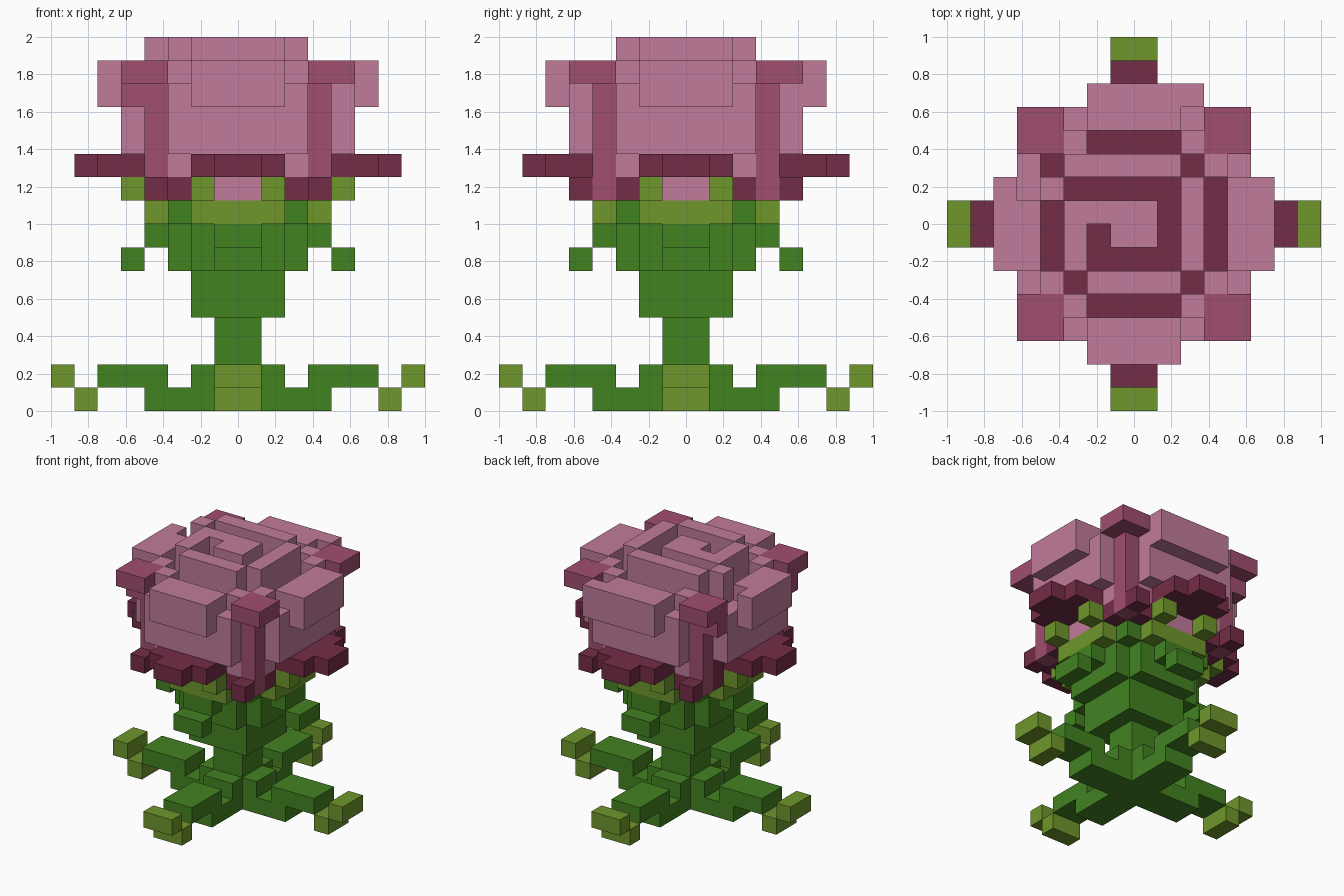
import bpy, bmesh
from mathutils import Vector

if "Cube" in bpy.data.objects:
    bpy.data.objects.remove(bpy.data.objects["Cube"])

UNIT = 0.125   # edge of one block
blocks = {}    # block position -> part name


def material(name, rgb):
    linear = [(c / 255 / 12.92) if c < 11 else ((c / 255 + 0.055) / 1.055) ** 2.4 for c in rgb]
    m = bpy.data.materials.new(name)
    m.use_nodes = True
    m.diffuse_color = (*linear, 1)
    bsdf = m.node_tree.nodes["Principled BSDF"]
    bsdf.inputs["Base Color"].default_value = (*linear, 1)
    bsdf.inputs["Roughness"].default_value = 0.9
    return m


pink = material("pink", (193, 123, 155))
rose = material("rose", (161, 78, 111))
maroon = material("maroon", (116, 44, 71))
green = material("leaf green", (66, 130, 33))
lime = material("light green", (111, 150, 43))


def once(x, y):
    return {(x, y)}


def turned(x, y):
    return {(x, y), (-y - 1, x), (-x - 1, -y - 1), (y, -x - 1)}


def mirrored(x, y):
    return {(x, y), (-x - 1, y), (x, -y - 1), (-x - 1, -y - 1)}


def fill(part, xs, ys, zs, copies=once):
    """Fill a box of blocks; part None carves it away."""
    for x in range(*xs):
        for y in range(*ys):
            for cx, cy in copies(x, y):
                for z in range(*zs):
                    if part:
                        blocks[cx, cy, z] = part
                    else:
                        blocks.pop((cx, cy, z), None)


# Stem and stepped cup
fill("stem", (-1, 1), (-1, 1), (0, 4))
fill("cup", (-2, 2), (-2, 2), (4, 6))
fill("cup", (-3, 3), (-2, 2), (6, 8), turned)
fill("cup", (-3, 3), (-3, 3), (8, 9))

# Four ground leaves with light tips
fill("ground_leaves", (1, 4), (-1, 1), (0, 1), turned)
fill("ground_leaves", (1, 2), (-1, 1), (1, 2), turned)
fill("ground_leaves", (3, 6), (-1, 1), (1, 2), turned)
fill("leaf_tips", (6, 7), (-1, 1), (0, 1), turned)
fill("leaf_tips", (7, 8), (-1, 1), (1, 2), turned)

# Drooping sepals and light sepals under the bloom
fill("sepals", (3, 4), (-1, 1), (7, 8), turned)
fill("sepals", (4, 5), (-1, 1), (6, 7), turned)
fill("light_sepals", (3, 4), (-2, 2), (8, 9), turned)
fill("light_sepals", (4, 5), (1, 2), (9, 10), mirrored)
fill("light_sepals", (1, 2), (4, 5), (9, 10), mirrored)

# Bloom heart
fill("bloom", (-4, 4), (-2, 2), (9, 10), turned)
fill("bloom", (-3, 3), (-3, 3), (9, 10))
fill("bloom", (-4, 4), (-3, 3), (10, 15), turned)
fill("bloom", (-3, 3), (-3, 3), (15, 16))
fill("bloom", (-4, -3), (1, 2), (15, 16))

# Outer petals with rolled lips
fill("bloom", (4, 5), (-3, 3), (11, 14), turned)
fill("bloom", (4, 5), (-2, 2), (14, 15), turned)
fill("bloom", (5, 6), (-2, 2), (13, 15), turned)
fill("bloom", (2, 3), (5, 6), (13, 15))
fill(None, (-5, -4), (1, 2), (14, 15))

# Spiral grooves with a dark floor
grooves = [
    ((-2, 2), (3, 4)), ((-4, -3), (2, 3)), ((2, 3), (2, 3)),
    ((-3, 2), (1, 2)), ((-4, -3), (-2, 1)), ((3, 4), (-2, 2)),
    ((1, 2), (-2, 2)), ((-2, 2), (-2, -1)), ((-2, -1), (-2, 0)),
    ((-3, -2), (-3, -2)), ((2, 3), (-3, -2)), ((-2, 2), (-4, -3)),
]
for xs, ys in grooves:
    fill(None, xs, ys, (11, 16))
    fill("groove_floor", xs, ys, (10, 11))

# Dark spreading petals under the bloom
fill("dark_petals", (4, 6), (-2, 2), (10, 11), turned)
fill("dark_petals", (6, 7), (-1, 1), (10, 11), turned)
for xs, ys in (((2, 3), (3, 4)), ((3, 4), (2, 3)), ((3, 4), (4, 5))):
    fill("dark_petals", xs, ys, (9, 10), mirrored)

# Corner petals: a post with an outward curl
fill("corner_petals", (3, 4), (3, 4), (9, 14), mirrored)
fill("corner_petals", (3, 5), (3, 5), (14, 15), mirrored)
fill("corner_petals", (-5, -4), (3, 4), (13, 14))
fill("corner_petals", (-5, -4), (-4, -3), (13, 14))

colours = {
    "stem": green, "cup": green, "ground_leaves": green, "leaf_tips": lime,
    "sepals": green, "light_sepals": lime, "bloom": pink,
    "groove_floor": maroon, "dark_petals": maroon, "corner_petals": rose,
}


def build(part, mat):
    """Mesh the outer faces of a part and merge the flat ones."""
    bm = bmesh.new()
    verts = {}
    for cell, owner in blocks.items():
        if owner != part:
            continue
        for axis in range(3):
            for side in (0, 1):
                other = list(cell)
                other[axis] += 2 * side - 1
                if tuple(other) in blocks:
                    continue
                loop = []
                for a, b in ((0, 0), (1, 0), (1, 1), (0, 1)):
                    p = list(cell)
                    p[axis] += side
                    p[(axis + 1) % 3] += a
                    p[(axis + 2) % 3] += b
                    key = tuple(p)
                    if key not in verts:
                        verts[key] = bm.verts.new(Vector(key) * UNIT)
                    loop.append(verts[key])
                bm.faces.new(loop if side else loop[::-1])
    bm.normal_update()
    bmesh.ops.dissolve_limit(bm, angle_limit=0.01, verts=bm.verts[:], edges=bm.edges[:])
    mesh = bpy.data.meshes.new(part)
    bm.to_mesh(mesh)
    bm.free()
    mesh.materials.append(mat)
    bpy.context.collection.objects.link(bpy.data.objects.new(part, mesh))


for part, mat in colours.items():
    build(part, mat)
